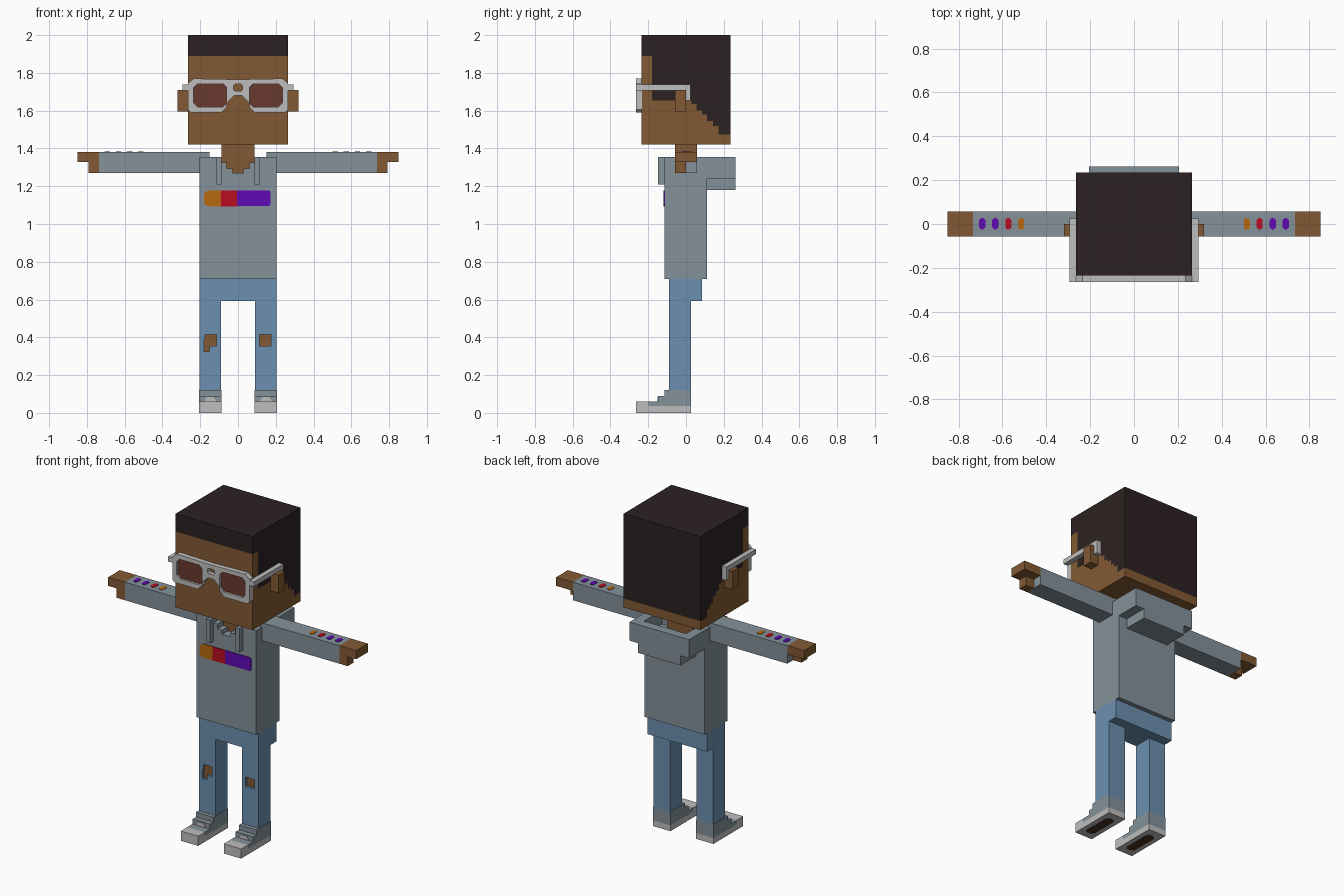
import bpy, bmesh
from mathutils import Vector

cube = bpy.data.objects.get("Cube")
if cube:
    bpy.data.objects.remove(cube, do_unlink=True)


def material(name, hexcode):
    rgb = [int(hexcode[i:i + 2], 16) / 255 for i in (0, 2, 4)]
    lin = [c / 12.92 if c <= 0.04045 else ((c + 0.055) / 1.055) ** 2.4 for c in rgb]
    m = bpy.data.materials.new(name)
    m.use_nodes = True
    m.diffuse_color = (*lin, 1)
    m.node_tree.nodes["Principled BSDF"].inputs["Base Color"].default_value = (*lin, 1)
    return m


SKIN = material("skin brown", "825a33")
HAIR = material("hair dark brown", "2c2122")
SHIRT = material("hoodie grey", "84919a")
JEANS = material("denim blue", "6c90b1")
WHITE = material("off white", "bebebe")
LENS = material("lens red brown", "693a2d")
ORANGE = material("orange", "b8690f")
RED = material("red", "b80f22")
PURPLE = material("purple", "6009b4")
TREAD = material("tread brown", "4a2f1f")


def finish(name, bm, mat):
    bmesh.ops.recalc_face_normals(bm, faces=bm.faces)
    me = bpy.data.meshes.new(name)
    bm.to_mesh(me)
    bm.free()
    me.materials.append(mat)
    ob = bpy.data.objects.new(name, me)
    bpy.context.collection.objects.link(ob)
    return ob


def box(name, mat, x, y, z):
    """Box given as three (low, high) ranges."""
    bm = bmesh.new()
    bmesh.ops.create_cube(bm, size=1)
    for v in bm.verts:
        v.co = Vector([(a + b) / 2 + c * (b - a) for (a, b), c in zip((x, y, z), v.co)])
    return finish(name, bm, mat)


def prism(name, mat, pts, axis, lo, hi):
    """Outline in the two other axes, extruded along axis from lo to hi."""
    bm = bmesh.new()

    def put(p, d):
        co = list(p)
        co.insert(axis, d)
        return bm.verts.new(co)
    face = bm.faces.new([put(p, lo) for p in pts])
    ext = bmesh.ops.extrude_face_region(bm, geom=[face])
    move = Vector((0, 0, 0))
    move[axis] = hi - lo
    bmesh.ops.translate(bm, vec=move, verts=[g for g in ext["geom"] if isinstance(g, bmesh.types.BMVert)])
    return finish(name, bm, mat)


def cut(ob, cutter):
    """Subtract the cutter from the part and remove the cutter."""
    mod = ob.modifiers.new("cut", "BOOLEAN")
    mod.operation, mod.solver, mod.object = "DIFFERENCE", "EXACT", cutter
    cutter.hide_render = True
    dg = bpy.context.evaluated_depsgraph_get()
    me = bpy.data.meshes.new_from_object(ob.evaluated_get(dg))
    ob.modifiers.clear()
    ob.data = me
    bpy.data.objects.remove(cutter, do_unlink=True)


def chamfered(a, b, c, d, k):
    """Rectangle a..b by c..d with corners clipped by k."""
    return [(a + k, c), (b - k, c), (b, c + k), (b, d - k), (b - k, d), (a + k, d), (a, d - k), (a, c + k)]


def span(s, a, b):
    """Range mirrored to side s."""
    return tuple(sorted((s * a, s * b)))


# Head and hair share one stepped hairline on the sides
hairline = [(-.235, 1.89), (-.18, 1.89), (-.18, 1.655), (.03, 1.655), (.03, 1.635), (.055, 1.635),
            (.055, 1.6), (.085, 1.6), (.085, 1.58), (.112, 1.58), (.112, 1.545), (.142, 1.545),
            (.142, 1.52), (.172, 1.52), (.172, 1.475), (.235, 1.475)]
prism("head", SKIN, hairline + [(.235, 1.42), (-.235, 1.42)], 0, -.264, .264)
prism("hair", HAIR, hairline + [(.235, 2.0), (-.235, 2.0)], 0, -.264, .264)
box("neck", SKIN, (-.088, .088), (-.058, .057), (1.25, 1.43))

# Glasses
half = [(0, 1.765), (.235, 1.77), (.265, 1.745), (.265, 1.605), (.25, 1.59), (.09, 1.59),
        (.06, 1.62), (.06, 1.64), (.02, 1.68), (0, 1.68)]
outline = half + [(-x, z) for x, z in half[-2:0:-1]]
frame = prism("glasses_frame", WHITE, outline, 1, -.265, -.234)
cut(frame, prism("cutter", WHITE, chamfered(-.025, .025, 1.705, 1.74, .008), 1, -.3, -.2))
for s, side in ((1, "left"), (-1, "right")):
    lens = chamfered(*span(s, .06, .235), 1.62, 1.742, .02)
    cut(frame, prism("cutter", WHITE, lens, 1, -.3, -.2))
    prism(side + "_lens", LENS, lens, 1, -.252, -.236)
    box(side + "_temple", WHITE, span(s, .263, .294), (-.265, .025), (1.708, 1.738))
    box(side + "_temple_tip", WHITE, span(s, .264, .294), (0, .025), (1.655, 1.71))
    box(side + "_ear", SKIN, span(s, .262, .32), (-.058, 0), (1.595, 1.71))

# Hoodie body with an open, stepped neckline
torso = box("hoodie_body", SHIRT, (-.205, .205), (-.115, .112), (.71, 1.355))
for w, z in ((.088, 1.325), (.06, 1.295), (.028, 1.27)):
    cut(torso, box("cutter", SHIRT, (-w, w), (-.2, -.057), (z, 1.5)))
hood = box("hood", SHIRT, (-.205, .205), (.112, .262), (1.24, 1.355))
for part in (torso, hood):
    cut(part, box("cutter", SHIRT, (-.145, .145), (.03, .205), (1.27, 1.5)))
box("hood_bottom", SHIRT, (-.147, .147), (.11, .262), (1.18, 1.241))

# Chest stripe
prism("stripe_orange", ORANGE, [(-.09, 1.093), (-.16, 1.093), (-.18, 1.11), (-.18, 1.16),
                                (-.16, 1.178), (-.09, 1.178)], 1, -.119, -.113)
box("stripe_red", RED, (-.09, -.005), (-.119, -.113), (1.093, 1.178))
prism("stripe_purple", PURPLE, [(-.005, 1.095), (.165, 1.095), (.172, 1.105), (.172, 1.17),
                                (.165, 1.178), (-.005, 1.178)], 1, -.119, -.113)

# Hips
box("jeans_hips", JEANS, (-.205, .205), (-.09, .085), (.593, .711))

for s, side in ((1, "left"), (-1, "right")):
    # Drawstring, sleeve, hand and thumb
    box(side + "_drawstring", SHIRT, span(s, .088, .115), (-.148, -.114), (1.21, 1.355))
    box(side + "_sleeve", SHIRT, span(s, .15, .735), (-.057, .057), (1.27, 1.382))
    box(side + "_hand", SKIN, span(s, .735, .85), (-.057, .057), (1.328, 1.382))
    box(side + "_thumb", SKIN, span(s, .735, .792), (-.057, 0), (1.27, 1.33))
    # Sleeve spots
    for i, (x, mat) in enumerate(((.515, ORANGE), (.573, RED), (.633, PURPLE), (.692, PURPLE))):
        spot = chamfered(*span(s, x - .014, x + .014), -.025, .027, .009)
        prism(f"{side}_sleeve_spot_{i + 1}", mat, spot, 2, 1.38, 1.385)
    # Leg with a torn knee
    leg = box(side + "_leg", JEANS, span(s, .09, .205), (-.09, .027), (.115, .594))
    holes = [(span(s, .115, .175), (.355, .415))]
    if s < 0:
        holes.append(((-.18, -.15), (.325, .385)))
    for hx, hz in holes:
        cut(leg, box("cutter", JEANS, hx, (-.2, -.072), hz))
        box(side + "_knee_skin", SKIN, hx, (-.076, -.07), hz)
    # Shoe: sole with toe cap, stepped upper, lace and tread
    prism(side + "_shoe_sole", WHITE, [(-.265, 0), (.027, 0), (.027, .036), (-.2, .036), (-.2, .06),
                                       (-.265, .06)], 0, *span(s, .088, .207))
    prism(side + "_shoe_upper", SHIRT, [(-.2, .036), (.027, .036), (.027, .12), (-.115, .12),
                                        (-.115, .09), (-.148, .09), (-.148, .06), (-.2, .06)],
          0, *span(s, .088, .207))
    prism(side + "_shoe_lace", WHITE, [(x * s, z) for x, z in ((.115, .06), (.18, .06), (.165, .085),
                                                              (.13, .085))], 1, -.152, -.146)
    tread = chamfered(*span(s, .118, .177), -.22, -.02, .015)
    prism(side + "_shoe_tread", TREAD, tread, 2, -.001, .004)
